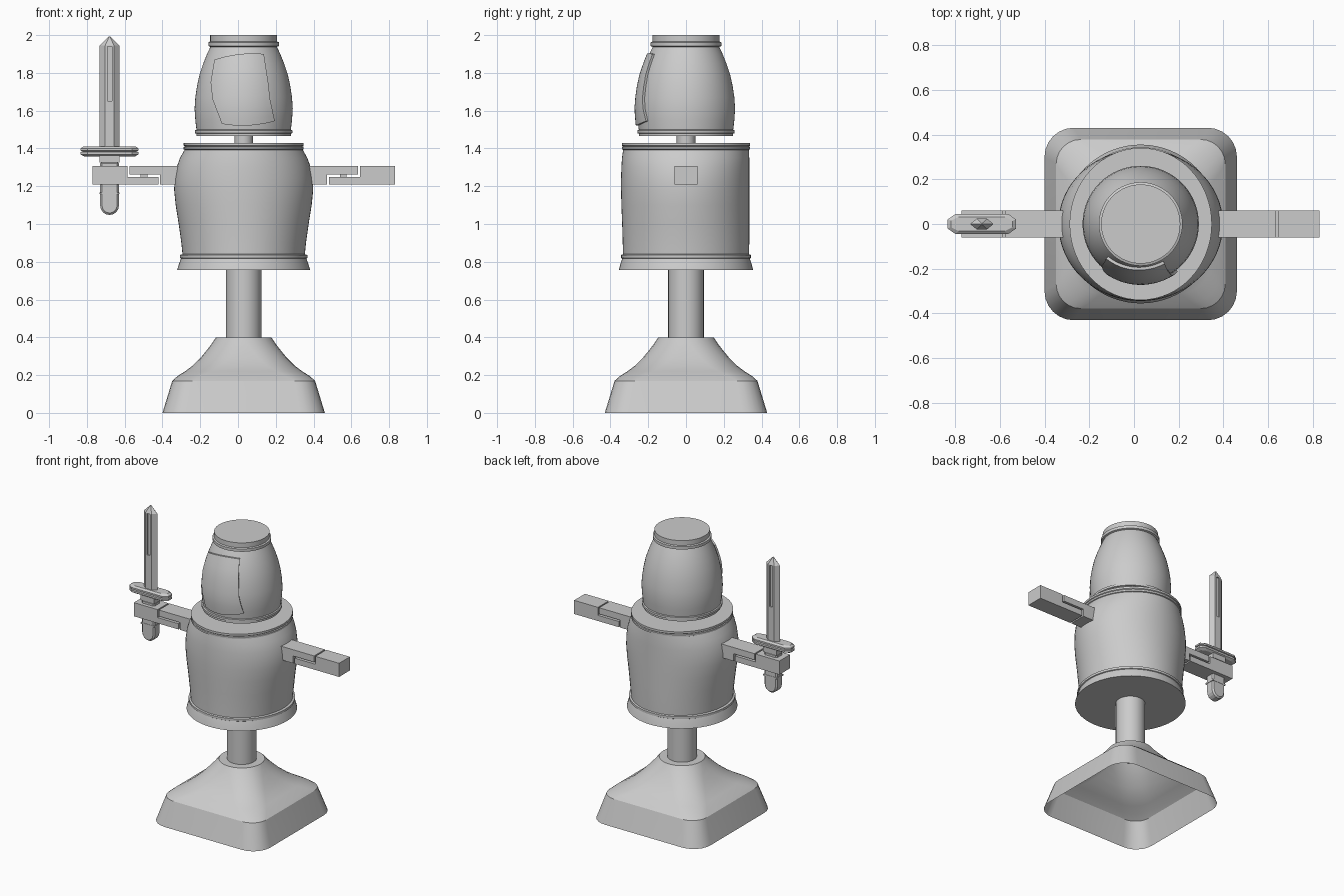
import bpy, bmesh, math
from mathutils import Vector

if "Cube" in bpy.data.objects:
    bpy.data.objects.remove(bpy.data.objects["Cube"])

CX = 0.03      # centre line of the figure
SX = -0.68     # centre line of the sword

grey = bpy.data.materials.new("plain_grey")
grey.diffuse_color = (0.6, 0.6, 0.6, 1)
grey.use_nodes = True
grey.node_tree.nodes["Principled BSDF"].inputs["Base Color"].default_value = grey.diffuse_color


def finish(name, bm, angle=30):
    bmesh.ops.recalc_face_normals(bm, faces=bm.faces)
    me = bpy.data.meshes.new(name)
    bm.to_mesh(me)
    bm.free()
    me.materials.append(grey)
    ob = bpy.data.objects.new(name, me)
    bpy.context.collection.objects.link(ob)
    bpy.ops.object.select_all(action='DESELECT')
    ob.select_set(True)
    bpy.context.view_layer.objects.active = ob
    if angle:
        bpy.ops.object.shade_smooth_by_angle(angle=math.radians(angle))
    return ob


def loft(name, rings, bottom=True, top=True, angle=30):
    """Skin a stack of closed rings with equal point counts."""
    bm = bmesh.new()
    vs = [[bm.verts.new(p) for p in r] for r in rings]
    n = len(rings[0])
    for a, b in zip(vs, vs[1:]):
        for i in range(n):
            j = (i + 1) % n
            bm.faces.new((a[i], a[j], b[j], b[i]))
    if bottom:
        bm.faces.new(vs[0][::-1])
    if top:
        bm.faces.new(vs[-1])
    return finish(name, bm, angle)


def oval(z, rx, ry_front, ry_back, n=64):
    pts = []
    for i in range(n):
        a = 2 * math.pi * i / n
        s = math.sin(a)
        pts.append((CX + rx * math.cos(a), s * (ry_back if s > 0 else ry_front), z))
    return pts


def rounded_square(z, half, r, seg=6):
    pts = []
    for q in range(4):
        c = math.pi / 4 + q * math.pi / 2
        ox = (half - r) * (1 if math.cos(c) > 0 else -1)
        oy = (half - r) * (1 if math.sin(c) > 0 else -1)
        for k in range(seg + 1):
            a = q * math.pi / 2 + k / seg * math.pi / 2
            pts.append((CX + ox + r * math.cos(a), oy + r * math.sin(a), z))
    return pts


def prism(name, outline, depth, bevel=0.0):
    """Extrude an x-z outline evenly about y = 0."""
    ob = loft(name, [[(x, y, z) for x, z in outline] for y in (-depth, depth)], angle=0)
    if bevel:
        m = ob.modifiers.new("bevel", 'BEVEL')
        m.width, m.segments, m.limit_method = bevel, 1, 'ANGLE'
        m.angle_limit = math.radians(50)
    return ob


# Hollow stand that flows from a rounded square to a round collar
loft("stand", [rounded_square(z, h, r) for z, h, r in (
    (0, .43, .13), (.17, .378, .11), (.195, .35, .125), (.22, .31, .135),
    (.25, .27, .145), (.29, .23, .15), (.33, .197, .15), (.365, .17, .15),
    (.40, .147, .1465))], bottom=False)

# Pole and neck
loft("pole", [oval(z, .094, .094, .094, 32) for z in (.39, .77)])
loft("neck", [oval(z, .049, .049, .049, 32) for z in (1.42, 1.48)])

# Torso: flared foot, trim bands, sideways bulge
loft("torso", [oval(*p) for p in (
    (.757, .352, .355, .355), (.79, .342, .347, .347), (.817, .332, .338, .338),
    (.82, .338, .343, .343), (.836, .338, .343, .343), (.84, .324, .334, .334),
    (.90, .33, .335, .335), (1.0, .344, .338, .335), (1.1, .36, .342, .335),
    (1.18, .368, .344, .335), (1.24, .366, .344, .335), (1.30, .355, .342, .335),
    (1.35, .337, .339, .335), (1.393, .313, .333, .333), (1.396, .318, .34, .34),
    (1.408, .318, .34, .34), (1.411, .311, .334, .334), (1.416, .318, .34, .34),
    (1.43, .318, .34, .34))])

# Head: barrel with a rim below and a cap band above
HEAD = [(1.465, .25), (1.478, .25), (1.481, .258), (1.496, .258), (1.499, .25),
        (1.55, .256), (1.61, .26), (1.67, .256), (1.73, .247), (1.79, .234),
        (1.85, .214), (1.90, .194), (1.938, .176), (1.942, .187), (1.962, .187),
        (1.966, .177), (2.0, .177)]
loft("head", [oval(z, r, r, r) for z, r in HEAD])


def head_radius(z):
    body = [p for p in HEAD if 1.499 <= p[0] <= 1.938]
    for (z0, r0), (z1, r1) in zip(body, body[1:]):
        if z <= z1:
            return r0 + (r1 - r0) * (z - z0) / (z1 - z0)
    return body[-1][1]


# Face plate hugging the head
LEFT = [(1.53, -.085), (1.66, -.135), (1.75, -.145), (1.87, -.125)]
RIGHT = [(1.545, .195), (1.66, .17), (1.75, .16), (1.90, .137)]


def edge_at(pts, t):
    f = t * 3
    i = min(int(f), 2)
    return Vector(pts[i]).lerp(Vector(pts[i + 1]), f - i)


bm = bmesh.new()
U, V = 12, 12
layers = []
for lift in (-.02, .013):
    grid = []
    for j in range(V + 1):
        t = j / V
        a, b = edge_at(LEFT, t), edge_at(RIGHT, t)
        row = []
        for i in range(U + 1):
            u = i / U
            bow = 4 * u * (1 - u) * (.014 * t - .016 * (1 - t))
            z, x = a.lerp(b, u)
            z += bow
            r = head_radius(z)
            ang = math.asin((x - CX) / (r + .013))
            row.append(bm.verts.new((CX + (r + lift) * math.sin(ang),
                                     -(r + lift) * math.cos(ang), z)))
        grid.append(row)
    for j in range(V):
        for i in range(U):
            bm.faces.new((grid[j][i], grid[j][i + 1], grid[j + 1][i + 1], grid[j + 1][i]))
    layers.append(grid[0] + [r[-1] for r in grid[1:]] + grid[-1][-2::-1]
                  + [r[0] for r in grid[-2:0:-1]])
lo, hi = layers
for i in range(len(lo)):
    j = (i + 1) % len(lo)
    bm.faces.new((lo[i], lo[j], hi[j], hi[i]))
finish("face_plate", bm, 40)

# Arms: two half-lapped blocks joined by a pin, one set per side
for side, s in (("left", -1), ("right", 1)):
    def arm(part, pts, depth, bevel=0.0):
        prism(f"{side}_{part}", [(CX + s * x, z) for x, z in pts], depth, bevel)
    arm("upper_arm", [(.30, 1.21), (.442, 1.21), (.442, 1.262), (.605, 1.262),
                      (.605, 1.306), (.30, 1.306)], .06)
    arm("forearm", [(.452, 1.21), (.80, 1.21), (.80, 1.306), (.615, 1.306),
                    (.615, 1.25), (.452, 1.25)], .06)
    arm("elbow_pin", [(.51, 1.245), (.545, 1.245), (.545, 1.267), (.51, 1.267)], .0175)

# Sword blade: six-sided section running to a point
def blade_ring(z, w, d):
    return [(SX + x * w, y * d, z) for x, y in
            ((1, 0), (.45, 1), (-.45, 1), (-1, 0), (-.45, -1), (.45, -1))]


blade = loft("sword_blade", [blade_ring(1.40, .052, .024), blade_ring(1.945, .052, .024),
                             blade_ring(1.993, .003, .003)], angle=0)

# Narrow groove on both blade faces
bm = bmesh.new()
for y in (-.024, .024):
    g = bmesh.ops.create_cube(bm, size=1)["verts"]
    for v in g:
        v.co = (SX + v.co.x * .024, y + v.co.y * .016, 1.795 + v.co.z * .29)
cutter = finish("groove_cutter", bm, 0)
cutter.hide_render = True
cutter.hide_viewport = True
cut = blade.modifiers.new("groove", 'BOOLEAN')
cut.object, cut.operation, cut.solver = cutter, 'DIFFERENCE', 'EXACT'

# Sword guard: eight-sided plate with a groove round the middle
def guard_ring(z, w, d):
    return [(SX + x, y, z) for x, y in
            ((w, d * .45), (w - .035, d), (.035 - w, d), (-w, d * .45),
             (-w, -d * .45), (.035 - w, -d), (w - .035, -d), (w, -d * .45))]


loft("sword_guard", [guard_ring(*p) for p in (
    (1.358, .135, .03), (1.368, .153, .045), (1.381, .153, .045), (1.385, .143, .036),
    (1.389, .153, .045), (1.40, .153, .045), (1.411, .138, .032))], angle=0)

# Sword grip with rounded end, and a collar under the guard
grip = [(SX + .05, 1.33), (SX - .05, 1.33)]
grip += [(SX - .05 * math.cos(a), 1.098 - .05 * math.sin(a))
         for a in (math.pi * k / 8 for k in range(9))]
prism("sword_grip", grip, .034, .01)
prism("grip_band", [(SX - .053, 1.158), (SX + .053, 1.158),
                    (SX + .053, 1.168), (SX - .053, 1.168)], .036)
prism("grip_collar", [(SX - .053, 1.325), (SX + .053, 1.325),
                      (SX + .053, 1.362), (SX - .053, 1.362)], .037)
